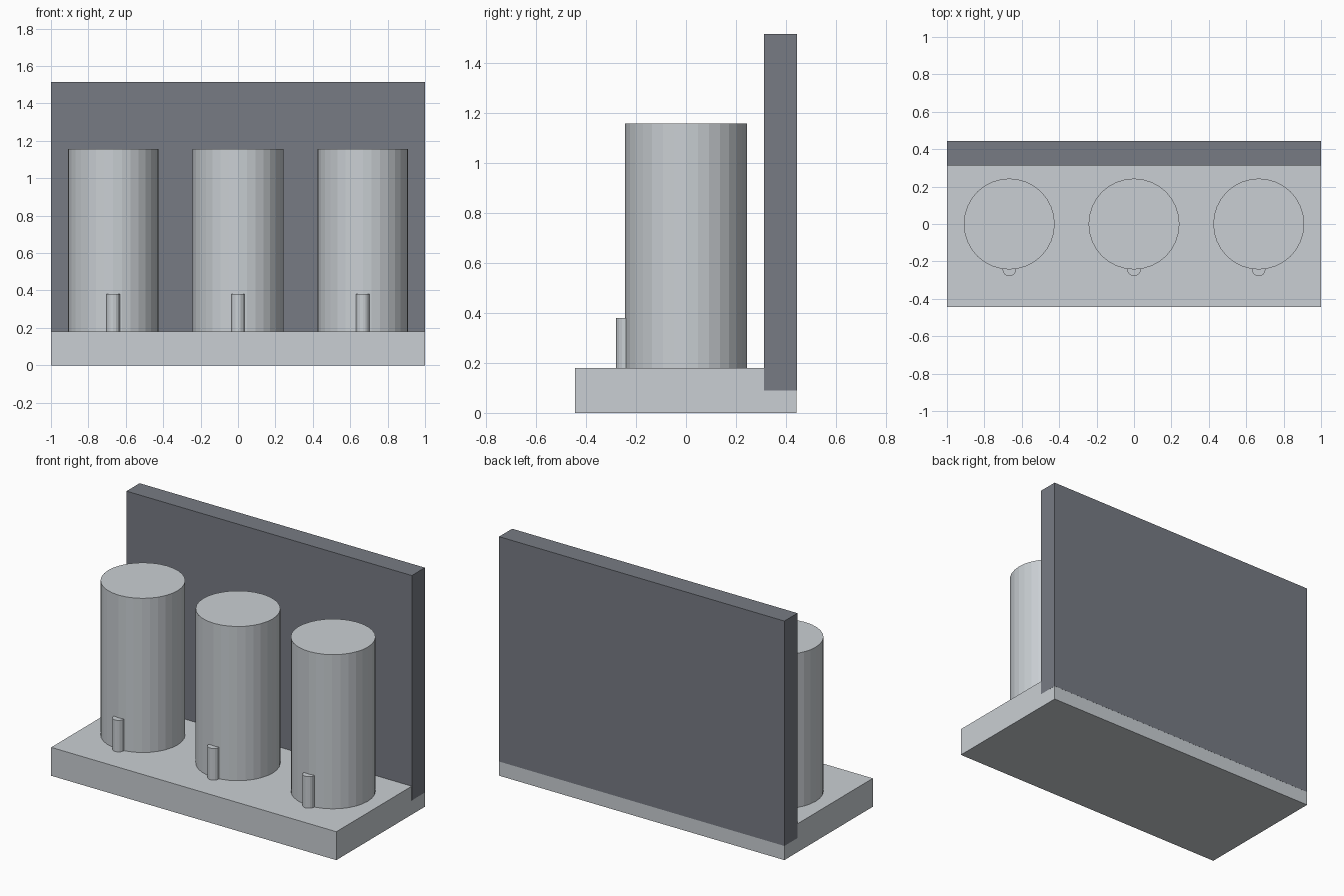
import bpy

cube = bpy.data.objects.get("Cube")
if cube:
    bpy.data.objects.remove(cube, do_unlink=True)


def make_material(name, rgb):
    mat = bpy.data.materials.new(name)
    mat.use_nodes = True
    color = (*rgb, 1.0)
    mat.diffuse_color = color
    mat.node_tree.nodes["Principled BSDF"].inputs["Base Color"].default_value = color
    return mat


def finish(name, mat):
    obj = bpy.context.object
    obj.name = name
    obj.data.materials.append(mat)
    return obj


def box(name, low, high, mat):
    center = [(a + b) / 2 for a, b in zip(low, high)]
    bpy.ops.mesh.primitive_cube_add(size=1, location=center)
    obj = finish(name, mat)
    obj.scale = [b - a for a, b in zip(low, high)]
    bpy.ops.object.transform_apply(location=False, rotation=False, scale=True)
    return obj


def cylinder(name, x, y, bottom, top, radius, sides, mat):
    bpy.ops.mesh.primitive_cylinder_add(
        vertices=sides, radius=radius, depth=top - bottom,
        location=(x, y, (bottom + top) / 2))
    return finish(name, mat)


light_grey = make_material("light grey", (0.59, 0.625, 0.654))
slate_grey = make_material("slate grey", (0.185, 0.199, 0.23))

BASE_TOP = 0.18
TANK_RADIUS = 0.243
HALF_DEPTH = 0.443
GAP = 0.0005  # keeps the base just inside the panel faces

# Base slab and back panel
box("base", (GAP - 1, -HALF_DEPTH, 0), (1 - GAP, HALF_DEPTH - GAP, BASE_TOP), light_grey)
box("back_panel", (-1, 0.312, 0.09), (1, HALF_DEPTH, 1.515), slate_grey)

# Three tanks, each with a small peg at the front
for side, x in (("right", -0.667), ("middle", 0), ("left", 0.667)):
    cylinder(side + "_tank", x, 0, BASE_TOP, 1.157, TANK_RADIUS, 32, light_grey)
    cylinder(side + "_peg", x, -TANK_RADIUS, BASE_TOP, 0.38, 0.036, 16, light_grey)
